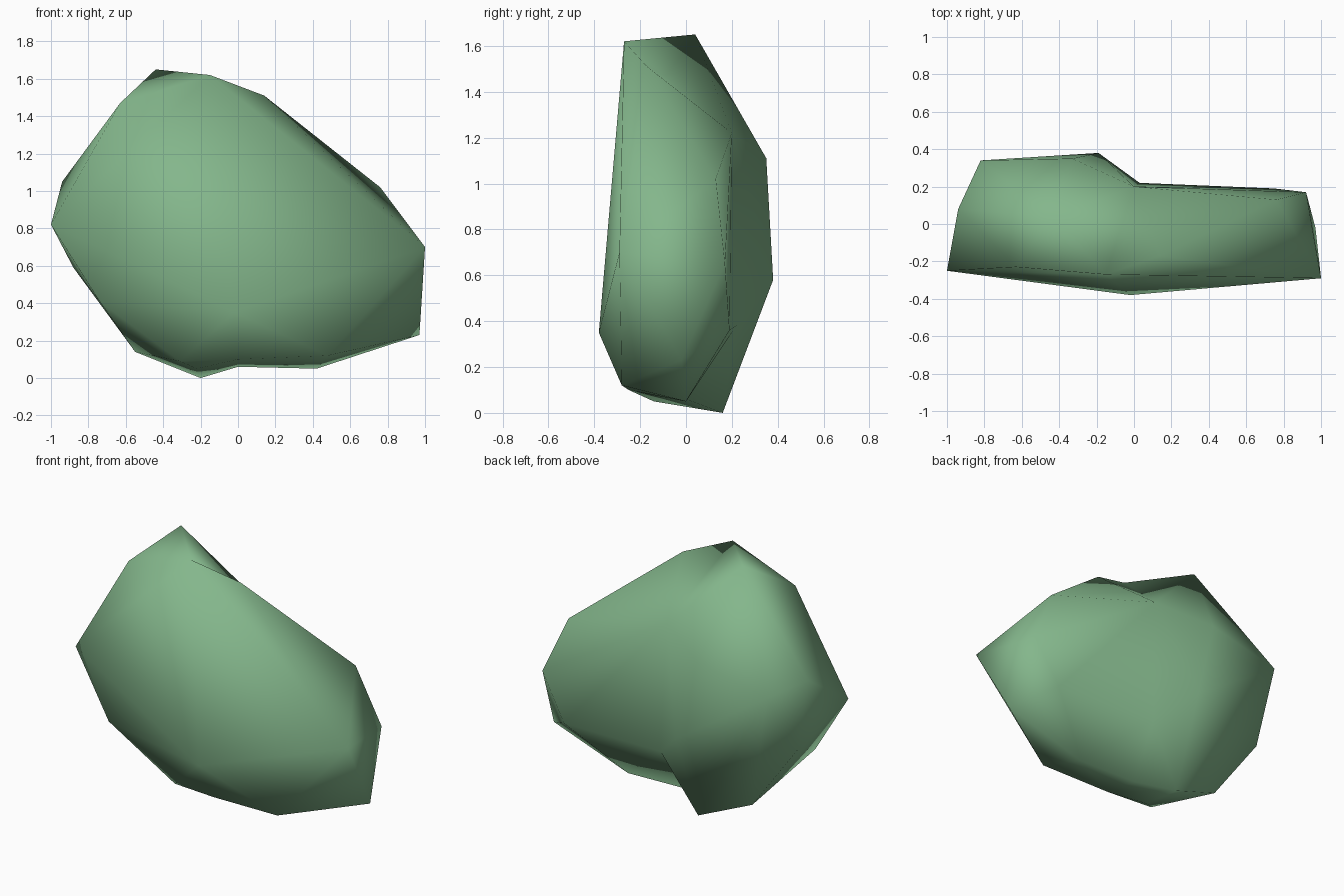
import bpy
import bmesh
from mathutils import Vector

default_cube = bpy.data.objects.get("Cube")
if default_cube:
    bpy.data.objects.remove(default_cube, do_unlink=True)


def make_material(name, colour):
    material = bpy.data.materials.new(name)
    material.use_nodes = True
    material.diffuse_color = colour
    shader = material.node_tree.nodes["Principled BSDF"]
    shader.inputs["Base Color"].default_value = colour
    shader.inputs["Roughness"].default_value = 0.9
    return material


def add_lobe(target, corners, seam):
    """Wrap one lobe in a convex skin, leaving it open along the shared seam."""
    lobe = bmesh.new()
    for corner in corners + seam:
        lobe.verts.new(corner)
    bmesh.ops.convex_hull(lobe, input=lobe.verts[:])
    seam_points = [Vector(point) for point in seam]

    def on_seam(vert):
        return any((vert.co - point).length < 0.001 for point in seam_points)

    for face in lobe.faces:
        if not all(on_seam(vert) for vert in face.verts):
            target.faces.new([target.verts.new(vert.co) for vert in face.verts])
    lobe.free()


# Ring where the thick lobe and the thin lobe meet
seam = [(-0.15, -0.27, 1.62), (0, 0.2, 1.22), (0.03, 0.22, 0.38),
        (0, 0, 0.06), (0, -0.25, 0.1), (-0.02, -0.38, 0.35)]

# Thick lobe: front rim, underside, middle, then rear bulge
thick_lobe = [(-0.63, -0.23, 1.47), (-1, -0.25, 0.82), (-0.74, -0.28, 0.41),
              (-0.31, -0.21, 0.09), (-0.22, -0.14, 0.05),
              (-0.44, 0.04, 1.65), (-0.94, 0.08, 1.05), (-0.88, 0.1, 0.59),
              (-0.55, 0.1, 0.14), (-0.2, 0.16, 0),
              (-0.82, 0.34, 1), (-0.33, 0.35, 1.11), (-0.19, 0.38, 0.58)]

# Thin lobe: front rim, then underside and rear
thin_lobe = [(0.14, -0.17, 1.51), (1, -0.29, 0.7), (0.48, -0.28, 0.12),
             (0.42, 0, 0.05), (0.97, -0.02, 0.23), (0.75, 0.19, 0.36),
             (0.92, 0.17, 0.65), (0.76, 0.13, 1.02)]

# Weld both lobes into one skin
skin = bmesh.new()
add_lobe(skin, thick_lobe, seam)
add_lobe(skin, thin_lobe, seam)
bmesh.ops.remove_doubles(skin, verts=skin.verts[:], dist=0.001)
bmesh.ops.recalc_face_normals(skin, faces=skin.faces[:])

mesh = bpy.data.meshes.new("leaf_clump")
skin.to_mesh(mesh)
skin.free()
mesh.materials.append(make_material("soft leaf green", (0.23, 0.47, 0.26, 1)))
for polygon in mesh.polygons:
    polygon.use_smooth = True

leaf_clump = bpy.data.objects.new("leaf_clump", mesh)
bpy.context.collection.objects.link(leaf_clump)
